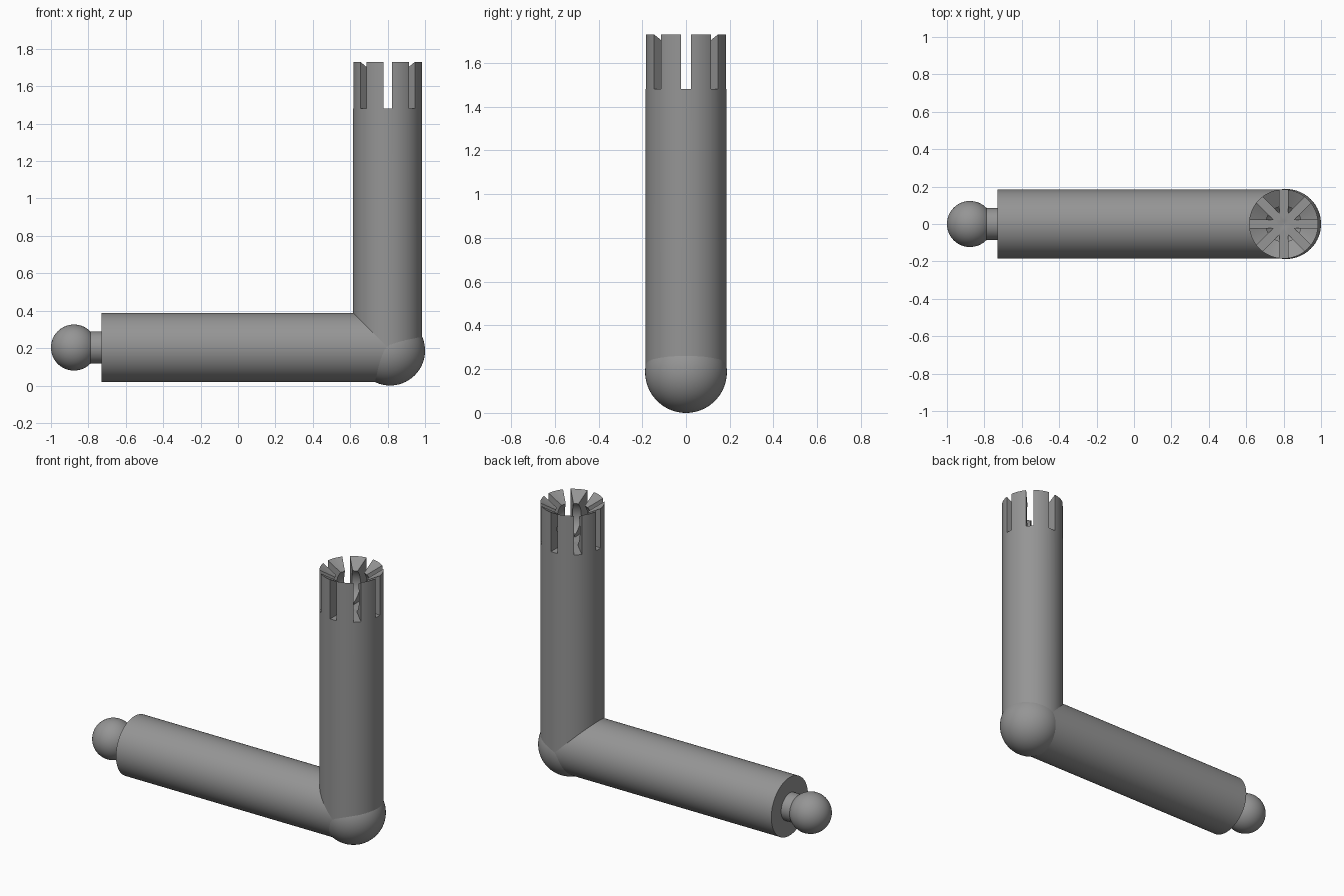
import bpy, bmesh, math
from mathutils import Matrix

if "Cube" in bpy.data.objects:
    bpy.data.objects.remove(bpy.data.objects["Cube"])

grey = bpy.data.materials.new("mid grey")
grey.diffuse_color = (0.3, 0.3, 0.3, 1)
grey.use_nodes = True
grey.node_tree.nodes["Principled BSDF"].inputs["Base Color"].default_value = grey.diffuse_color

R, AX, AZ = 0.185, 0.80, 0.203     # arm radius, upright axis x, lying axis z
TOP, BALL, MOUTH = 1.73, 0.123, 0.095


def lathe(name, profile, matrix, sides=64):
    """Revolve (radius, height) points around local z; zero radius makes a pole."""
    bm = bmesh.new()
    rings = []
    for r, h in profile:
        n = 1 if r < 1e-6 else sides
        rings.append([bm.verts.new((r * math.cos(2 * math.pi * i / sides),
                                    r * math.sin(2 * math.pi * i / sides), h)) for i in range(n)])
    for a, b in zip(rings, rings[1:]):
        for i in range(sides):
            j = (i + 1) % sides
            quad = [a[i % len(a)], a[j % len(a)], b[j % len(b)], b[i % len(b)]]
            bm.faces.new(list(dict.fromkeys(quad)))
    bmesh.ops.recalc_face_normals(bm, faces=bm.faces)
    bm.transform(matrix)
    return finish(name, bm)


def finish(name, bm):
    mesh = bpy.data.meshes.new(name)
    bm.to_mesh(mesh)
    bm.free()
    ob = bpy.data.objects.new(name, mesh)
    bpy.context.collection.objects.link(ob)
    mesh.materials.append(grey)
    return ob


def smooth(ob):
    bpy.ops.object.select_all(action='DESELECT')
    ob.select_set(True)
    bpy.context.view_layer.objects.active = ob
    bpy.ops.object.shade_smooth_by_angle(angle=math.radians(30))


def arc(r, centre, a0, a1, n):
    """Points on a circle, angles measured from straight down."""
    return [(r * math.sin(a0 + (a1 - a0) * i / n), centre - r * math.cos(a0 + (a1 - a0) * i / n))
            for i in range(n + 1)]


# Upright arm with a funnel mouth and a round socket
lip = math.pi - math.asin(MOUTH / BALL)
socket_z = 1.60
socket = arc(BALL, socket_z, lip, 0, 20)
upright = lathe("upright_arm", [(0, AZ), (R, AZ), (R, TOP)] + socket,
                Matrix.Translation((AX, 0, 0)))

# Four crossing slots split the socket rim into eight fingers
bm = bmesh.new()
for k in range(4):
    m = (Matrix.Translation((AX, 0, 1.48 + 0.2)) @ Matrix.Rotation(k * math.pi / 4, 4, 'Z')
         @ Matrix.Diagonal((0.6, 0.045, 0.4, 1)))
    bmesh.ops.create_cube(bm, size=1, matrix=m)
cutter = finish("slot_cutter", bm)
cutter.hide_render = True
cut = upright.modifiers.new("slots", 'BOOLEAN')
cut.operation, cut.object, cut.solver, cut.use_self = 'DIFFERENCE', cutter, 'EXACT', True
bpy.context.view_layer.objects.active = upright
bpy.ops.object.modifier_apply(modifier=cut.name)
bpy.data.objects.remove(cutter)
smooth(upright)

# Lying arm, from the flat left end to the elbow
along_x = Matrix.Translation((0, 0, AZ)) @ Matrix.Rotation(math.pi / 2, 4, 'Y')
smooth(lathe("lying_arm", [(0, -0.73), (R, -0.73), (R, AX), (0, AX)], along_x))

# Neck and ball on the left end
smooth(lathe("ball_neck", [(0, -0.85), (0.086, -0.85), (0.086, -0.72), (0, -0.72)], along_x))
smooth(lathe("ball", arc(BALL, -1 + BALL, 0, math.pi, 32), along_x))

# Rounded elbow
ELBOW = 0.187
smooth(lathe("elbow", arc(ELBOW, ELBOW, 0, math.pi, 40),
             Matrix.Translation((1 - ELBOW, 0, 0))))
